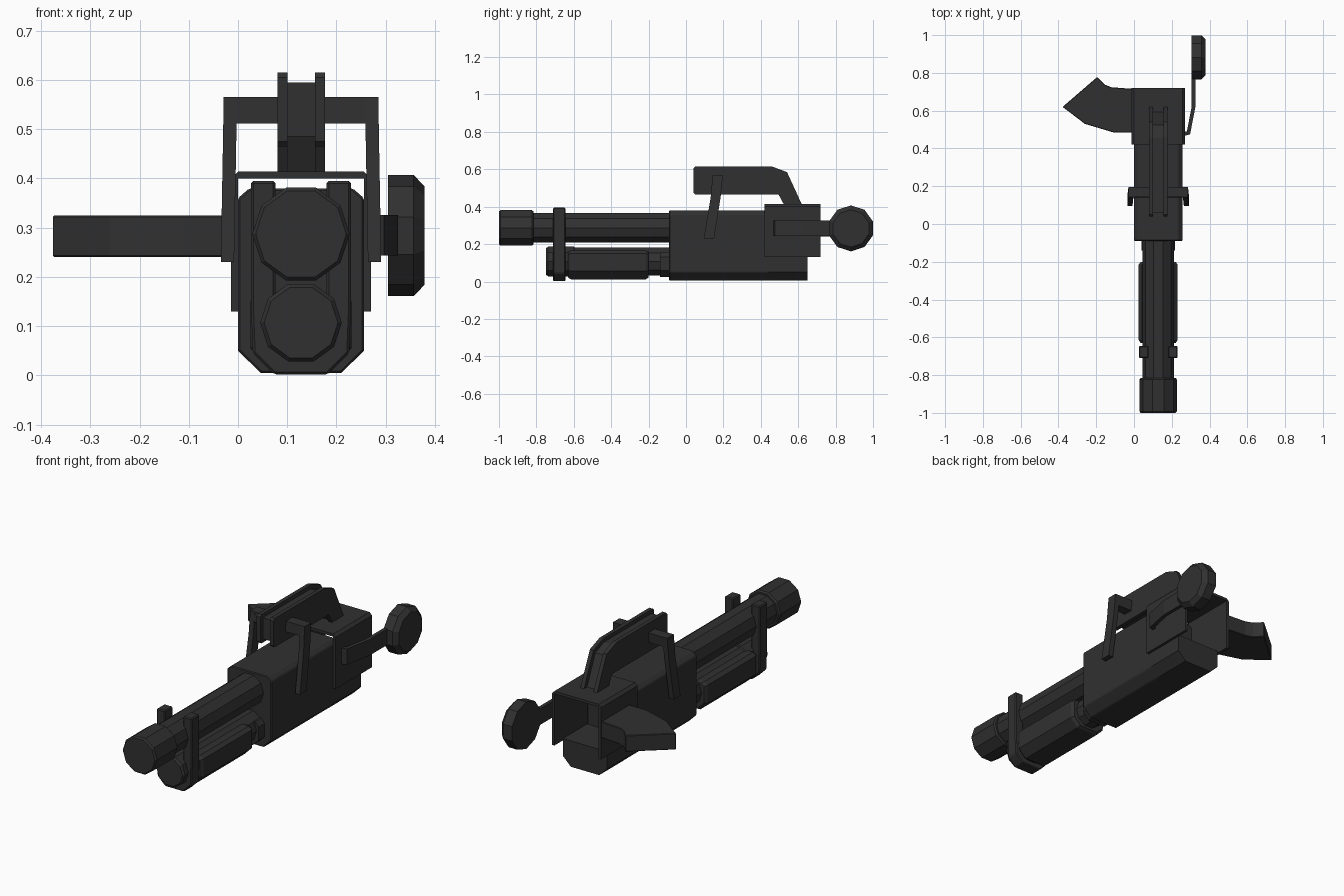
import bpy, bmesh
from math import sin, cos, pi
from mathutils import Vector

if "Cube" in bpy.data.objects:
    bpy.data.objects.remove(bpy.data.objects["Cube"])

CX = 0.128          # centre line of the gun body
mat = bpy.data.materials.new("dark_metal")
mat.diffuse_color = (0.03, 0.03, 0.03, 1)
mat.use_nodes = True
mat.node_tree.nodes["Principled BSDF"].inputs["Base Color"].default_value = mat.diffuse_color


def loft(name, rings, bevel=0):
    """Join equal-length rings of points into one closed, flat-faced solid."""
    bm = bmesh.new()
    vr = [[bm.verts.new(p) for p in r] for r in rings]
    n = len(rings[0])
    for a, b in zip(vr, vr[1:]):
        for i in range(n):
            j = (i + 1) % n
            bm.faces.new((a[i], a[j], b[j], b[i]))
    bm.faces.new(vr[0])
    bm.faces.new(vr[-1])
    bmesh.ops.recalc_face_normals(bm, faces=bm.faces)
    me = bpy.data.meshes.new(name)
    bm.to_mesh(me)
    bm.free()
    me.materials.append(mat)
    ob = bpy.data.objects.new(name, me)
    bpy.context.collection.objects.link(ob)
    if bevel:
        m = ob.modifiers.new("edge_bevel", 'BEVEL')
        m.width, m.segments = bevel, 1
        m.limit_method = 'ANGLE'
    return ob


def prism(name, profile, axis, lo, hi, bevel=0):
    """Extrude a 2D profile along x (y,z), y (x,z) or z (x,y)."""
    place = {'x': lambda p, t: (t, p[0], p[1]),
             'y': lambda p, t: (p[0], t, p[1]),
             'z': lambda p, t: (p[0], p[1], t)}[axis]
    return loft(name, [[place(p, t) for p in profile] for t in (lo, hi)], bevel)


def tube(name, z, stations):
    """Ten-sided lathe along y from (y, radius) stations."""
    loft(name, [[(CX + r * cos(i * pi / 5), y, z + r * sin(i * pi / 5))
                 for i in range(10)] for y, r in stations])


def sym(half):
    """Mirror a half outline (offset from centre line, z) into a full one."""
    return [(CX + x, z) for x, z in half] + [(CX - x, z) for x, z in reversed(half)]


# receiver with chamfered underside, and its lower rear tail
prism("receiver", sym([(.082, .005), (.128, .05), (.128, .36), (.105, .38)]),
      'y', -.09, .45, .004)
prism("receiver_tail", sym([(.082, .005), (.128, .05), (.128, .14)]), 'y', .44, .65)

# rear housing, open at the back and underneath
prism("rear_housing", sym([(.128, .13), (.142, .13), (.142, .40), (.128, .414)])[:4]
      + [(CX - .128, .414), (CX - .142, .40), (CX - .142, .13), (CX - .128, .13),
         (CX - .128, .40), (CX + .128, .40)], 'y', .42, .72)

# barrel, muzzle and lower tube
tube("barrel", .287, [(-.83, .083), (-.05, .083)])
tube("muzzle", .287, [(-1, .092), (-.992, .099), (-.823, .099), (-.815, .092)])
tube("lower_tube", .107, [(-.748, .075), (-.738, .083), (-.60, .083),
                          (-.595, .078), (-.05, .078)])

# pump grip around the lower tube, tapered at both ends
grip = [(.06, .012), (.103, .055), (.103, .15), (.085, .165)]
loft("pump_grip", [[(CX + (x - CX) * s, y, .1 + (z - .1) * s) for x, z in sym(grip)]
                   for y, s in ((-.63, .9), (-.615, 1), (-.215, 1), (-.20, .9))])
prism("pump_collar", sym([(.05, .025), (.088, .06), (.088, .13), (.07, .155)]),
      'y', -.14, -.08)

# U-shaped front clamp
prism("front_clamp", sym([(.055, .002), (.098, .045), (.102, .15), (.102, .395),
                          (.052, .395), (.052, .06)]), 'y', -.71, -.645, .005)

# carrying handle: two side plates with a recessed core
handle = [(.05, .465), (.04, .475), (.04, .605), (.05, .615), (.46, .615), (.54, .585),
          (.625, .40), (.53, .40), (.495, .465)]
core = [(.06, .485), (.06, .595), (.455, .595), (.525, .567), (.60, .40),
        (.545, .40), (.505, .485)]
for side, x in (("left", .08), ("right", .156)):
    prism("handle_plate_" + side, handle, 'x', x, x + .021)
prism("handle_core", core, 'x', .10, .157)

# sight frame: cross bar and two slanted, bent legs
prism("frame_bar", [(.14, .512), (.142, .566), (.197, .566), (.19, .512)], 'x', -.028, .284)
for side, s in (("left", -1), ("right", 1)):
    path = [(.157, .142, .197, .566), (.159, .132, .185, .45), (.163, .095, .15, .23)]
    loft("frame_leg_" + side,
         [[(CX + s * (o - .027), y0, z), (CX + s * o, y0, z),
           (CX + s * o, y1, z), (CX + s * (o - .027), y1, z)] for o, y0, y1, z in path])

# side grip on the left
prism("side_grip", [(.0, .485), (-.11, .485), (-.26, .53), (-.378, .62), (-.195, .778),
                    (-.155, .738), (-.12, .724), (.0, .715)], 'z', .24, .325, .003)

# bent strap and ten-sided shoulder pad on the right
prism("pad_strap", [(.262, .465), (.297, .475), (.325, .62), (.325, .82), (.305, .82),
                    (.305, .62), (.28, .49), (.262, .49)], 'z', .243, .326)
loft("shoulder_pad", [[(x, .882 + r * sin(i * pi / 5), .284 + r * cos(i * pi / 5))
                       for i in range(10)]
                      for x, r in ((.305, .123), (.357, .123), (.379, .10))])
